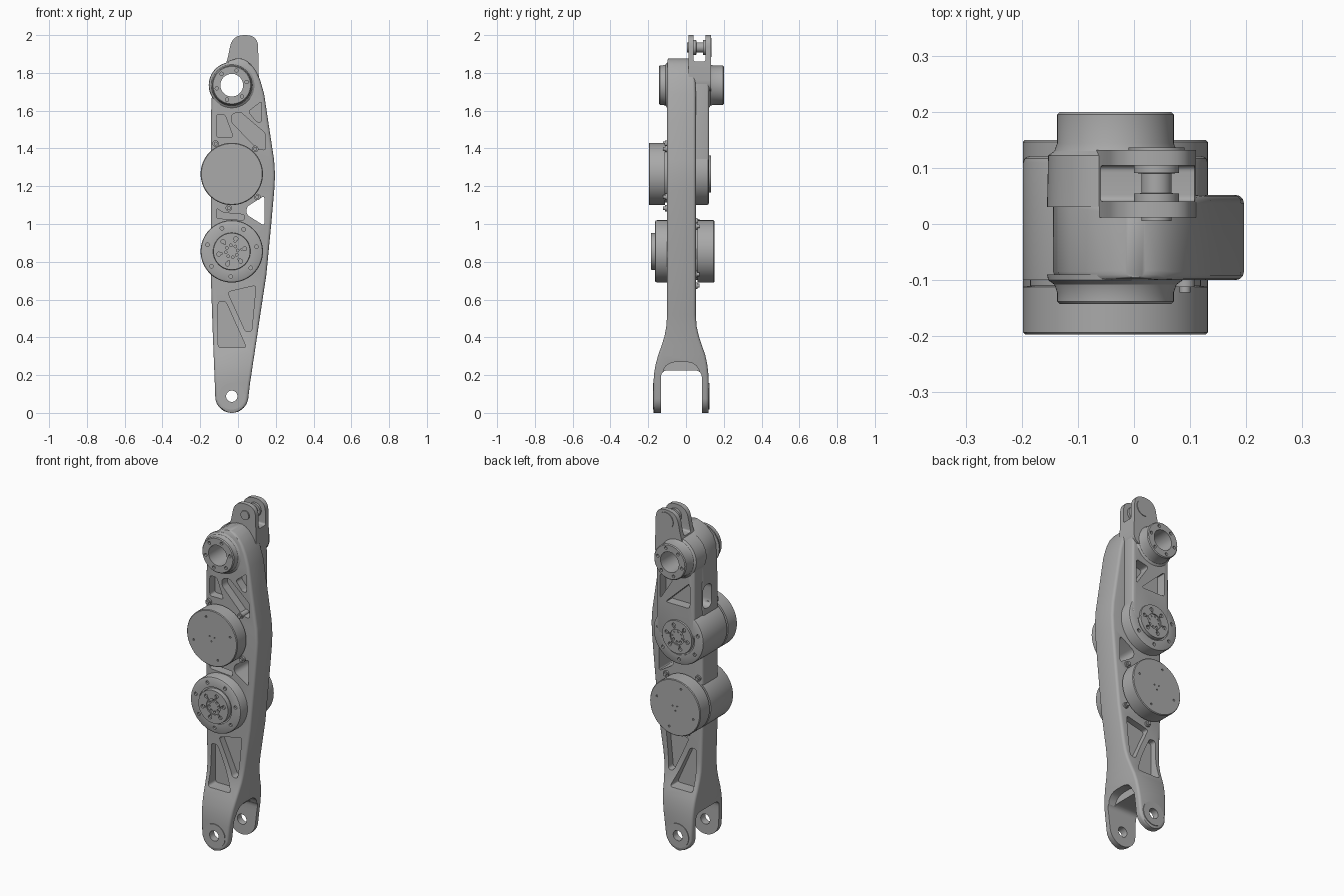
import bpy, bmesh
from math import sin, cos, pi, radians
from mathutils import Vector

cube = bpy.data.objects.get("Cube")
if cube:
    bpy.data.objects.remove(cube)

metal = bpy.data.materials.new("satin grey metal")
metal.use_nodes = True
GREY = (0.40, 0.40, 0.40, 1)
metal.diffuse_color = GREY
metal.node_tree.nodes["Principled BSDF"].inputs["Base Color"].default_value = GREY

AX = -0.033                      # common x of all joint axes
Z_FOOT, Z_LOW, Z_MID, Z_TOP = 0.088, 0.855, 1.265, 1.735


def finish(name, bm):
    bmesh.ops.recalc_face_normals(bm, faces=bm.faces)
    me = bpy.data.meshes.new(name)
    bm.to_mesh(me)
    bm.free()
    me.materials.append(metal)
    ob = bpy.data.objects.new(name, me)
    bpy.context.collection.objects.link(ob)
    return ob


def activate(ob):
    bpy.ops.object.select_all(action='DESELECT')
    ob.select_set(True)
    bpy.context.view_layer.objects.active = ob


def smooth(ob):
    activate(ob)
    bpy.ops.object.shade_smooth_by_angle(angle=radians(32))


def loft(bm, loops, closed=False):
    """Skin a list of equal point loops; cap the ends unless closed."""
    rings = [[bm.verts.new(p) for p in loop] for loop in loops]
    n = len(rings[0])
    pairs = list(zip(rings, rings[1:]))
    if closed:
        pairs.append((rings[-1], rings[0]))
    else:
        bm.faces.new(rings[0])
        bm.faces.new(rings[-1])
    for a, b in pairs:
        for i in range(n):
            j = (i + 1) % n
            bm.faces.new((a[i], a[j], b[j], b[i]))


def rounded(pts, r, steps=6):
    """Round the corners of a polygon."""
    pts = [Vector(p) for p in pts]
    out = []
    for i, c in enumerate(pts):
        a, b = pts[i - 1] - c, pts[(i + 1) % len(pts)] - c
        t = min(r, a.length * 0.48, b.length * 0.48)
        p, q = c + a.normalized() * t, c + b.normalized() * t
        for k in range(steps + 1):
            s = k / steps
            out.append(p * (1 - s) ** 2 + c * 2 * s * (1 - s) + q * s * s)
    return out


def prism(name, pts, w0, w1, r=0.012, axis='y', bevel=0):
    bm = bmesh.new()
    place = (lambda p, w: (p.x, w, p.y)) if axis == 'y' else (lambda p, w: (w, p.x, p.y))
    outline = rounded(pts, r)
    loft(bm, [[place(p, w) for p in outline] for w in (w0, w1)])
    ob = finish(name, bm)
    if bevel:
        mod = ob.modifiers.new("edge", 'BEVEL')
        mod.width, mod.segments, mod.angle_limit = bevel, 3, radians(60)
        activate(ob)
        bpy.ops.object.modifier_apply(modifier=mod.name)
    return ob


def lathe(name, x, z, profile, closed=False, seg=64):
    """Revolve (radius, y) points about a y-parallel axis."""
    bm = bmesh.new()
    loft(bm, [[(x + r * cos(2 * pi * i / seg), y, z + r * sin(2 * pi * i / seg))
               for i in range(seg)] for r, y in profile], closed)
    return finish(name, bm)


def rod(x, z, r, y0, y1, name="rod", seg=24):
    return lathe(name, x, z, [(r, y0), (r, y1)], seg=seg)


def cut(ob, *cutters):
    for c in cutters:
        c.hide_render = True
        mod = ob.modifiers.new("cut", 'BOOLEAN')
        mod.operation, mod.solver, mod.object = 'DIFFERENCE', 'EXACT', c
        activate(ob)
        bpy.ops.object.modifier_apply(modifier=mod.name)
        bpy.data.objects.remove(c)


def bolt_holes(ob, z, y, rings, depth=0.012):
    for count, dist, r in rings:
        for i in range(count):
            a = 2 * pi * (i + 0.2) / count
            cut(ob, rod(AX + dist * cos(a), z + dist * sin(a), r, y - depth, y + depth, seg=12))


# Main link: rounded rectangular sections stacked up z (z, left, right, front, back)
rows = []
for k in range(10):
    t = radians(5 + 8.5 * k)
    rows.append((Z_FOOT * (1 - cos(t)), AX - Z_FOOT * sin(t), AX + Z_FOOT * sin(t), -0.172, 0.12))
rows += [(0.16, -0.123, 0.064, -0.172, 0.12), (0.21, -0.125, 0.072, -0.169, 0.118),
         (0.26, -0.127, 0.079, -0.16, 0.112), (0.31, -0.129, 0.087, -0.146, 0.101),
         (0.36, -0.131, 0.094, -0.128, 0.083), (0.41, -0.133, 0.102, -0.113, 0.067),
         (0.46, -0.135, 0.109, -0.104, 0.056), (0.52, -0.137, 0.118, -0.1, 0.052),
         (0.73, -0.144, 0.15, -0.1, 0.052), (1.0, -0.144, 0.176, -0.1, 0.052),
         (1.18, -0.144, 0.192, -0.1, 0.052), (1.26, -0.144, 0.196, -0.1, 0.052),
         (1.34, -0.144, 0.191, -0.1, 0.052), (1.55, -0.144, 0.159, -0.1, 0.052),
         (1.69, -0.138, 0.138, -0.1, 0.052), (1.76, -0.135, 0.118, -0.1, 0.05),
         (1.81, -0.115, 0.096, -0.1, 0.045), (1.845, -0.08, 0.07, -0.1, 0.04),
         (1.865, -0.045, 0.045, -0.098, 0.035), (1.875, -0.015, 0.02, -0.095, 0.03)]
sections = []
for z, x0, x1, y0, y1 in rows:
    b = min(0.015, (x1 - x0) / 3)
    loop = []
    for cx, cy, start in ((x1 - b, y1 - b, 0), (x0 + b, y1 - b, 90),
                          (x0 + b, y0 + b, 180), (x1 - b, y0 + b, 270)):
        for a in (0, 30, 60, 90):
            t = radians(start + a)
            loop.append((cx + b * cos(t), cy + b * sin(t), z))
    sections.append(loop)
bm = bmesh.new()
loft(bm, sections)
link = finish("main_link", bm)

# Fork slot, foot bore, top bore and side opening
cut(link,
    prism("slot", [(-0.133, -0.1), (0.084, -0.1), (0.084, 0.225), (-0.133, 0.225)], -0.3, 0.3, 0.04, 'x'),
    prism("slot_relief", [(-0.125, 0.1), (0.075, 0.1), (0.075, 0.27), (-0.125, 0.27)], 0.03, 0.3, 0.09, 'x'),
    rod(AX, Z_FOOT, 0.03, -0.3, 0.3),
    rod(AX, Z_TOP, 0.06, -0.3, 0.3, seg=64),
    prism("oval", [(-0.035, 1.42), (0.045, 1.42), (0.045, 1.56), (-0.035, 1.56)], -0.3, -0.07, 0.05, 'x'))

# Lightening pockets
low_pockets = [[(-0.105, 0.59), (-0.065, 0.59), (0.045, 0.345), (-0.105, 0.345)],
               [(-0.055, 0.64), (0.095, 0.675), (0.072, 0.43), (0.04, 0.43)]]
high_pockets = [[(-0.115, 1.58), (-0.07, 1.58), (-0.025, 1.46), (-0.115, 1.46)],
                [(-0.035, 1.58), (0.01, 1.595), (0.145, 1.48), (0.145, 1.39), (0.1, 1.4), (-0.035, 1.54)],
                [(0.055, 1.595), (0.125, 1.65), (0.125, 1.54), (0.1, 1.54)],
                [(-0.115, 1.085), (-0.08, 1.06), (0.035, 1.05), (0.035, 1.02), (-0.115, 1.03)]]
for p in low_pockets:
    cut(link, prism("pocket", p, -0.3, -0.06, 0.018), prism("pocket", p, 0.015, 0.3, 0.018))
for p in high_pockets:
    cut(link, prism("pocket", p, -0.3, -0.05, 0.016))
cut(link, prism("window", [(0.045, 1.09), (0.14, 1.15), (0.14, 0.99), (0.045, 1.05)], -0.3, 0.3, 0.02))
smooth(link)

# Foot bosses on both prongs
for side, y0, y1 in (("front", -0.165, -0.176), ("back", 0.113, 0.124)):
    smooth(lathe(side + "_foot_boss", AX, Z_FOOT,
                 [(0.03, y0), (0.07, y0), (0.07, y1), (0.03, y1)], True))

# Rear upper plate with its pockets
plate = prism("rear_plate", [(-0.14, 1.25), (0.112, 1.25), (0.108, 1.79), (-0.138, 1.79)],
              0.03, 0.122, 0.05, bevel=0.012)
cut(plate, rod(AX, Z_TOP, 0.06, -0.3, 0.3, seg=64))
for p in ([(0.085, 1.61), (0.085, 1.46), (0.0, 1.59)], [(-0.11, 1.6), (-0.11, 1.45), (0.05, 1.45)]):
    cut(plate, prism("pocket", p, 0.065, 0.3, 0.02))
smooth(plate)

# Top clevis with its pin
clevis = prism("top_clevis", [(-0.03, 2.0), (0.105, 2.0), (0.112, 1.7), (-0.12, 1.7), (-0.06, 1.85)],
               0.012, 0.132, 0.062)
cut(clevis,
    prism("gap", [(0.04, 1.86), (0.104, 1.86), (0.104, 2.2), (0.04, 2.2)], -0.3, 0.3, 0.012, 'x'),
    rod(AX, Z_TOP, 0.06, -0.3, 0.3, seg=64))
smooth(clevis)
smooth(lathe("clevis_pin", 0.04, 1.935,
             [(0.027, 0.005), (0.027, 0.035), (0.04, 0.036), (0.04, 0.054), (0.027, 0.055), (0.027, 0.09),
              (0.04, 0.091), (0.04, 0.11), (0.05, 0.111), (0.05, 0.136)], seg=48))

# Hollow bearing bosses on the top joint
for name, s, base, face in (("front_top_boss", -1, 0.09, 0.143), ("rear_top_boss", 1, 0.03, 0.2)):
    foot = 0.1 if s < 0 else 0.122
    boss = lathe(name, AX, Z_TOP,
                 [(0.06, s * base), (0.122, s * base), (0.12, s * foot), (0.109, s * (foot + 0.008)),
                  (0.104, s * (foot + 0.022)), (0.104, s * (face - 0.005)), (0.099, s * face),
                  (0.06, s * face)], True)
    bolt_holes(boss, Z_TOP, s * face, [(6, 0.081, 0.009)])
    smooth(boss)

# Gearboxes (bolted output flange) and motors (plain cap) on opposite sides
for name, z, s, inner, face, hub, seat, cap in (
        ("lower", Z_LOW, -1, 0.05, 0.165, 0.185, 0.04, 0.15),
        ("upper", Z_MID, 1, -0.1, 0.121, 0.132, 0.09, 0.197)):
    g = lathe(name + "_gearbox", AX, z,
              [(0.165, -s * abs(inner)), (0.165, s * (face - 0.012)), (0.162, s * (face - 0.004)),
               (0.155, s * face), (0.107, s * face), (0.107, s * (face - 0.006)),
               (0.099, s * (face - 0.006)), (0.097, s * hub), (0.045, s * hub), (0.045, s * (hub - 0.007))])
    bolt_holes(g, z, s * face, [(7, 0.133, 0.01)])
    bolt_holes(g, z, s * hub, [(6, 0.07, 0.011), (6, 0.055, 0.005)])
    bolt_holes(g, z, s * (hub - 0.007), [(8, 0.032, 0.007)])
    smooth(g)
    m = lathe(name + "_motor", AX, z,
              [(0.152, -s * seat), (0.152, -s * (seat + 0.02)), (0.165, -s * (seat + 0.022)),
               (0.165, -s * (cap - 0.004)), (0.161, -s * cap)])
    bolt_holes(m, z, -s * cap, [(4, 0.125, 0.006), (3, 0.018, 0.004)], 0.006)
    smooth(m)
    # Motor mounting ears with bolts
    for i, deg in enumerate((47, 118, 265, 318)):
        x, zz = AX + 0.182 * cos(radians(deg)), z + 0.182 * sin(radians(deg))
        smooth(rod(x, zz, 0.017, -s * 0.03, -s * (seat + 0.022), f"{name}_motor_ear_{i + 1}"))
        smooth(rod(x, zz, 0.01, -s * seat, -s * (seat + 0.032), f"{name}_motor_bolt_{i + 1}"))
